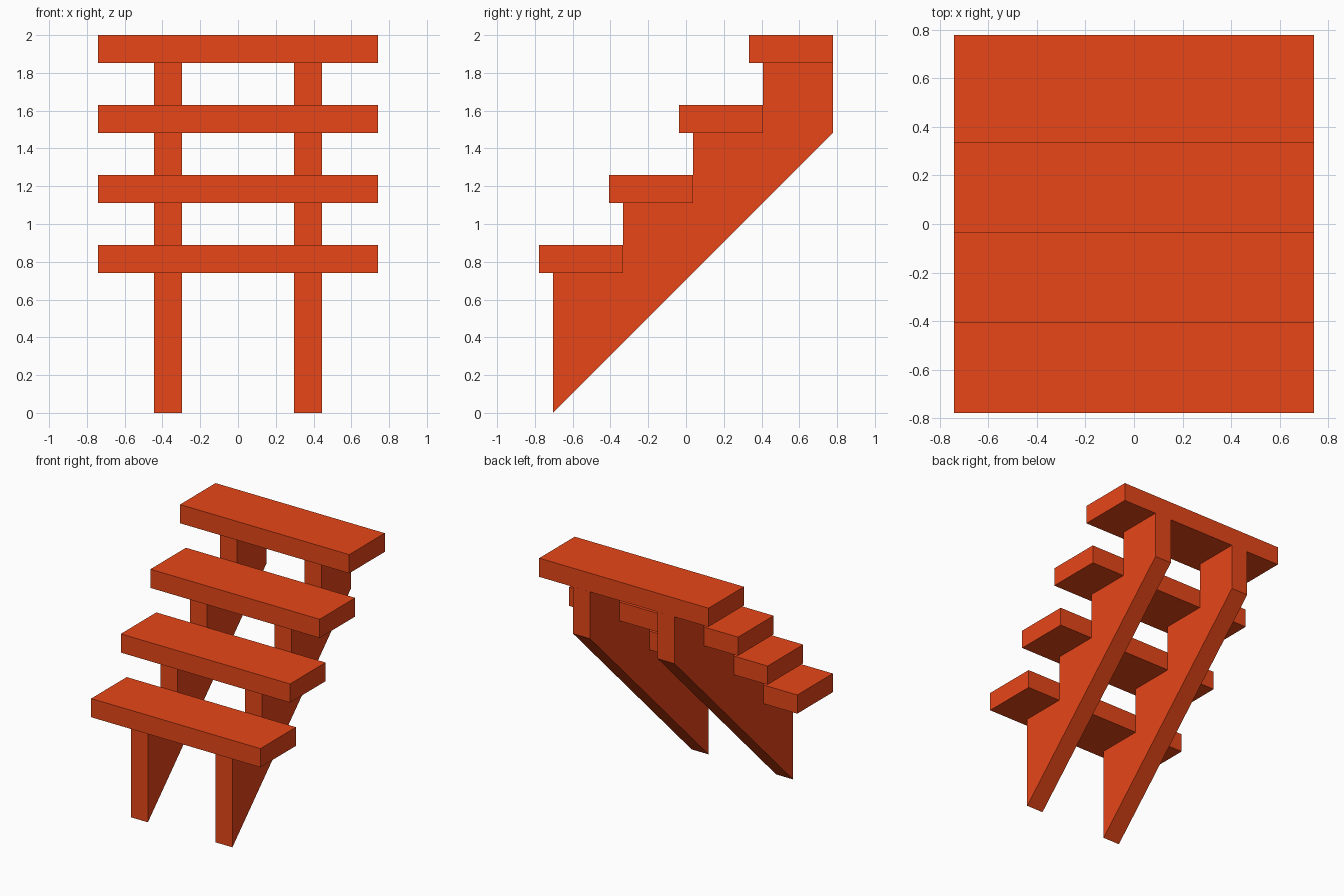
import bpy
import bmesh

cube = bpy.data.objects.get("Cube")
if cube:
    bpy.data.objects.remove(cube, do_unlink=True)

STEPS = 4
PITCH = 0.3704          # rise and run of each step
TREAD_DEPTH = 0.4444
TREAD_THICK = 0.148
TREAD_HALF_WIDTH = 0.741
FRONT = -0.778          # front edge of the lowest tread
BACK = 0.778
FIRST_SEAT = 0.741      # underside of the lowest tread
STRINGER_FRONT = -0.704

# Painted surface
paint = bpy.data.materials.new("orange_red_paint")
paint.use_nodes = True
colour = (0.8, 0.061, 0.009, 1)
paint.diffuse_color = colour
paint.node_tree.nodes["Principled BSDF"].inputs["Base Color"].default_value = colour


def extrude_profile(name, profile, x0, x1):
    """Extrude a (y, z) side profile from x0 to x1."""
    bm = bmesh.new()
    face = bm.faces.new([bm.verts.new((x0, y, z)) for y, z in profile])
    result = bmesh.ops.extrude_face_region(bm, geom=[face])
    moved = [v for v in result["geom"] if isinstance(v, bmesh.types.BMVert)]
    bmesh.ops.translate(bm, verts=moved, vec=(x1 - x0, 0, 0))
    bmesh.ops.recalc_face_normals(bm, faces=bm.faces[:])
    mesh = bpy.data.meshes.new(name)
    bm.to_mesh(mesh)
    bm.free()
    mesh.materials.append(paint)
    obj = bpy.data.objects.new(name, mesh)
    bpy.context.collection.objects.link(obj)


# Treads
for i in range(STEPS):
    y0 = FRONT + i * PITCH
    y1 = y0 + TREAD_DEPTH
    z0 = FIRST_SEAT + i * PITCH
    z1 = z0 + TREAD_THICK
    extrude_profile(f"tread_{i + 1}", [(y0, z0), (y1, z0), (y1, z1), (y0, z1)],
                    -TREAD_HALF_WIDTH, TREAD_HALF_WIDTH)

# Sawtooth stringers with a sloping underside
sawtooth = [(STRINGER_FRONT, 0)]
for i in range(STEPS):
    seat = FIRST_SEAT + i * PITCH
    y0 = STRINGER_FRONT + i * PITCH
    y1 = y0 + PITCH if i < STEPS - 1 else BACK
    sawtooth += [(y0, seat), (y1, seat)]
sawtooth.append((BACK, BACK - STRINGER_FRONT))

for side, sign in (("left", 1), ("right", -1)):
    extrude_profile(f"{side}_stringer", sawtooth, sign * 0.296, sign * 0.444)
